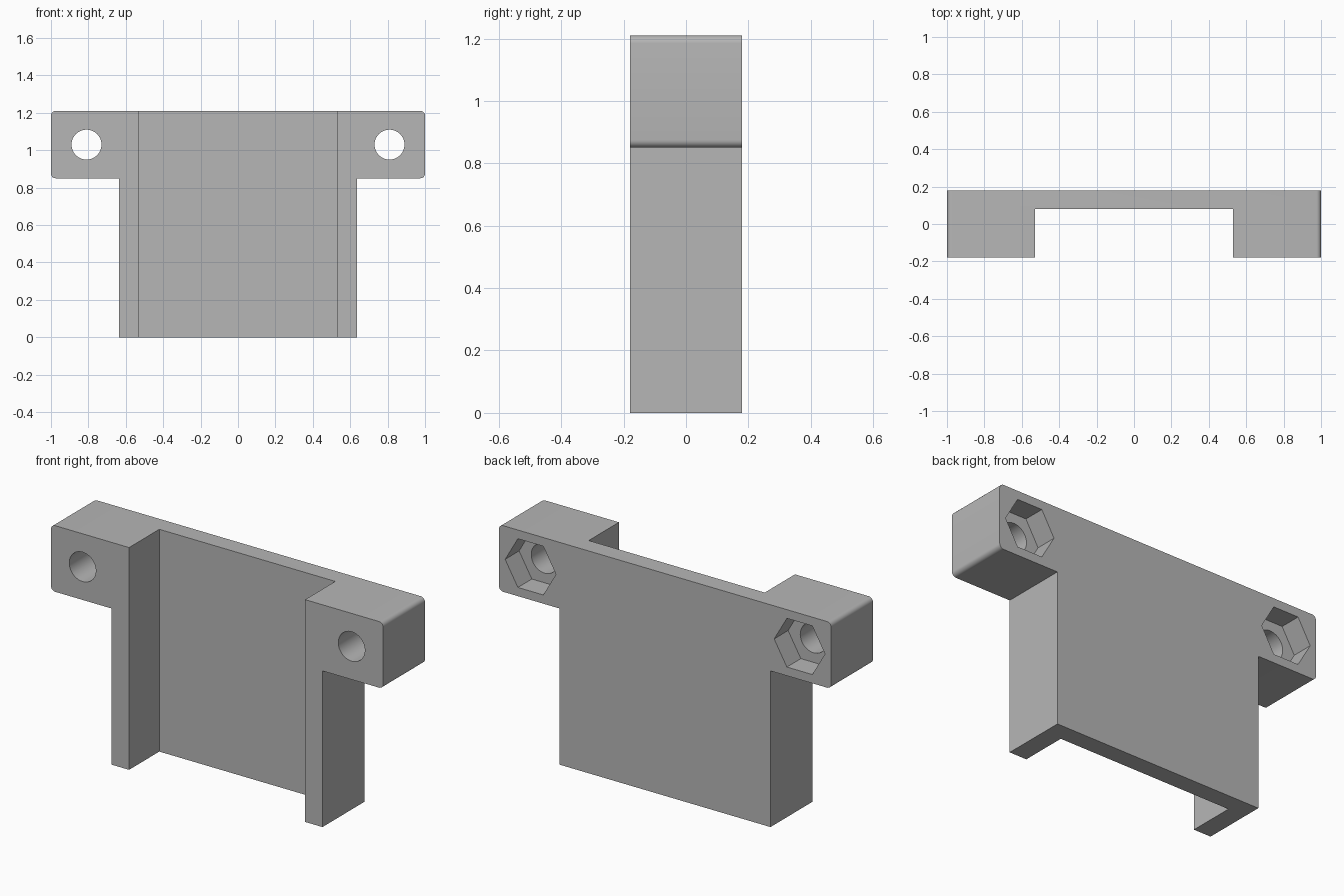
import bpy
import bmesh
from math import cos, sin, pi, radians

if "Cube" in bpy.data.objects:
    bpy.data.objects.remove(bpy.data.objects["Cube"], do_unlink=True)

FRONT, BACK = -0.18, 0.18
TOP, EAR_BOTTOM = 1.21, 0.85
EAR_X, BODY_X, CHANNEL_X = 1.0, 0.635, 0.53
WALL_FRONT = 0.08
HOLE_X, HOLE_Z = 0.81, 1.03
ROUND = 0.025

grey = bpy.data.materials.new("plain grey")
grey.use_nodes = True
grey.diffuse_color = (0.47, 0.47, 0.47, 1)
grey.node_tree.nodes["Principled BSDF"].inputs["Base Color"].default_value = grey.diffuse_color


def prism(name, outline, y0, y1):
    """Extrude an (x, z) outline from y0 to y1."""
    bm = bmesh.new()
    face = bm.faces.new([bm.verts.new((x, y0, z)) for x, z in outline])
    side = bmesh.ops.extrude_face_region(bm, geom=[face])["geom"]
    verts = [g for g in side if isinstance(g, bmesh.types.BMVert)]
    bmesh.ops.translate(bm, verts=verts, vec=(0, y1 - y0, 0))
    bmesh.ops.recalc_face_normals(bm, faces=bm.faces)
    mesh = bpy.data.meshes.new(name)
    bm.to_mesh(mesh)
    bm.free()
    mesh.materials.append(grey)
    obj = bpy.data.objects.new(name, mesh)
    bpy.context.collection.objects.link(obj)
    return obj


def ring(cx, cz, radius, sides, start=0.0, sweep=2 * pi):
    return [(cx + radius * cos(start + sweep * i / sides),
             cz + radius * sin(start + sweep * i / sides)) for i in range(sides)]


def corner(cx, cz, start):
    """Quarter-round corner including both end points."""
    return ring(cx, cz, ROUND, 8, start, pi / 2 * 8 / 7)


# T-shaped bracket: right half of the outline, then its mirror
half = [(BODY_X, 0), (BODY_X, EAR_BOTTOM)]
half += corner(EAR_X - ROUND, EAR_BOTTOM + ROUND, -pi / 2)
half += corner(EAR_X - ROUND, TOP - ROUND, 0)
outline = half + [(-x, z) for x, z in reversed(half)]
bracket = prism("mounting_bracket", outline, FRONT, BACK)

# Front channel between the two side flanges
cutters = [prism("channel_cutter",
                 [(-CHANNEL_X, -0.1), (CHANNEL_X, -0.1),
                  (CHANNEL_X, TOP + 0.1), (-CHANNEL_X, TOP + 0.1)],
                 FRONT - 0.1, WALL_FRONT)]

# Bolt holes and hexagonal nut pockets in both ears
for side, s in (("left", 1), ("right", -1)):
    cutters.append(prism(side + "_bolt_cutter", ring(s * HOLE_X, HOLE_Z, 0.08, 48),
                         FRONT - 0.1, BACK + 0.1))
    cutters.append(prism(side + "_nut_cutter", ring(s * HOLE_X, HOLE_Z, 0.153, 6),
                         BACK - 0.12, BACK + 0.1))

bpy.context.view_layer.objects.active = bracket
for cutter in cutters:
    cutter.hide_render = True
    cut = bracket.modifiers.new(cutter.name, "BOOLEAN")
    cut.operation = "DIFFERENCE"
    cut.solver = "EXACT"
    cut.object = cutter
    bpy.ops.object.modifier_apply(modifier=cut.name)
    bpy.data.objects.remove(cutter, do_unlink=True)

# Smooth the holes and rounded corners, keep the other edges sharp
bpy.ops.object.select_all(action="DESELECT")
bracket.select_set(True)
bpy.ops.object.shade_smooth_by_angle(angle=radians(30))
